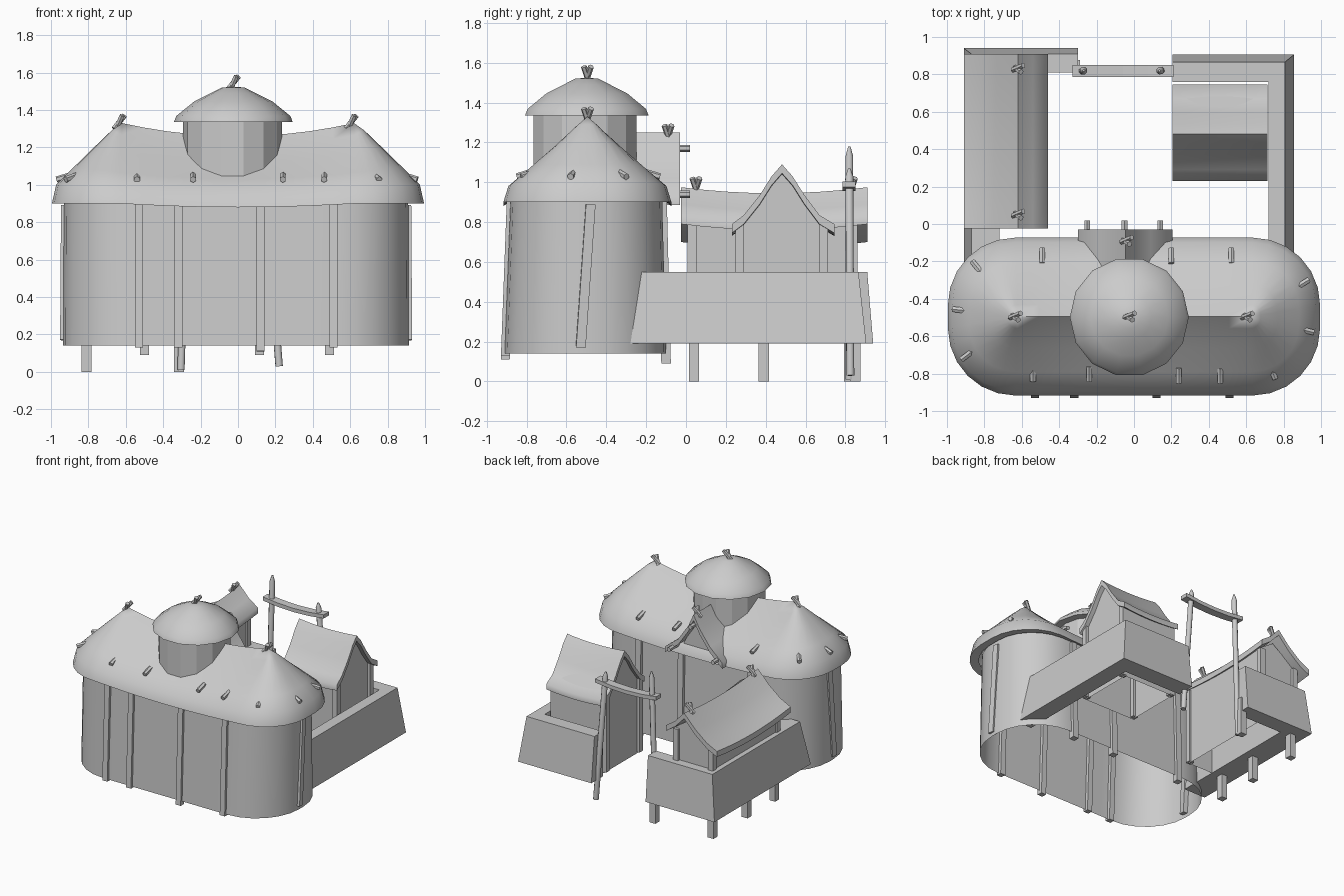
import bpy, bmesh, math
from mathutils import Vector

if "Cube" in bpy.data.objects:
    bpy.data.objects.remove(bpy.data.objects["Cube"])

def loft(name, rings, cap=False, smooth=0, skip_side=None):
    """Skin a list of closed rings; skip_side leaves one strip of faces out."""
    bm = bmesh.new()
    vs = [[bm.verts.new(p) for p in r] for r in rings]
    n = len(rings[0])
    for a, b in zip(vs, vs[1:]):
        for i in range(n):
            if i != skip_side:
                j = (i + 1) % n
                bm.faces.new((a[i], a[j], b[j], b[i]))
    if cap:
        bm.faces.new(vs[0])
        bm.faces.new(vs[-1])
    bmesh.ops.remove_doubles(bm, verts=bm.verts, dist=1e-4)
    bmesh.ops.recalc_face_normals(bm, faces=bm.faces)
    me = bpy.data.meshes.new(name)
    bm.to_mesh(me)
    bm.free()
    ob = bpy.data.objects.new(name, me)
    bpy.context.collection.objects.link(ob)
    if smooth:
        bpy.ops.object.select_all(action='DESELECT')
        ob.select_set(True)
        bpy.context.view_layer.objects.active = ob
        bpy.ops.object.shade_smooth_by_angle(angle=math.radians(smooth))
    return ob

def rod(name, p, q, r, sides=8, tip=0):
    """Stick between two points, four sides make a squared beam."""
    p, q = Vector(p), Vector(q)
    rot = (q - p).to_track_quat('Z', 'Y')
    R = r * (1.414 if sides == 4 else 1)
    st = [(p, R), (q, R)]
    if tip:
        st.append((q + (q - p).normalized() * tip, R * .3))
    rings = [[c + rot @ Vector((s * math.cos(t), s * math.sin(t), 0))
              for t in [math.tau * (i + .5) / sides for i in range(sides)]] for c, s in st]
    return loft(name, rings, True, 50 if sides > 4 else 0)

def lathe(name, x, y, prof, n, smooth=0):
    return loft(name, [[(x + r * math.cos(math.tau * i / n), y + r * math.sin(math.tau * i / n), z)
                        for i in range(n)] for r, z in prof], False, smooth)

def rounded(a, b, r, seg=6, mid=10):
    """Rounded rectangle with extra points on the long sides."""
    pts = []
    for k, (sx, sy) in enumerate([(1, 1), (-1, 1), (-1, -1), (1, -1)]):
        for i in range(seg + 1):
            t = math.pi / 2 * (k + i / seg)
            pts.append((sx * (a - r) + r * math.cos(t), sy * (b - r) + r * math.sin(t)))
        if k % 2 == 0:
            pts += [(sx * (a - r) * (1 - 2 * i / mid), sy * b) for i in range(1, mid)]
    return pts

def place(axis, u, v, z):
    return (v, u, z) if axis == 'x' else (u, v, z)

def gable_roof(name, axis, top, v0, v1, th=.04, sag=.04, n=8):
    """Sagging thatch slab swept along its ridge."""
    prof = top + [(u, z - th) for u, z in reversed(top)]
    return loft(name, [[place(axis, u, v0 + (v1 - v0) * i / n,
                              z - sag * (1 - (2 * i / n - 1) ** 2)) for u, z in prof]
                       for i in range(n + 1)], True, 60)

def gable_walls(name, axis, prof, v0, v1):
    return loft(name, [[place(axis, u, v, z) for u, z in prof] for v in (v0, v1)],
                True, 0, len(prof) - 1)

def crossed_sticks(name, x, y, z, s=1):
    for k in (-1, 1):
        d = Vector((.022 + .006 * k, .012 * k, .036)) * s
        c = Vector((x, y + .006 * k, z))
        rod(name, c - d, c + d, .015 * s, 6)

# Longhouse walls
CY = -.495
loft("longhouse_walls", [
    [(x - .01, y - .505, .14) for x, y in rounded(.925, .405, .38)],
    [(x - .01, y - .5, .93) for x, y in rounded(.92, .38, .36)]], False, 30)

# Longhouse roof: eave outline drawn in to a sagging ridge
F = [0, .06, .3, .6, .85, 1]
SIDE = [.9, .98, 1.065, 1.17, 1.265, 1.33]
END = [.9, 1.0, 1.09, 1.20, 1.29, 1.33]
eave = rounded(.995, .422, .36)
rings = [[(x * .93, y * .9 + CY, .91) for x, y in eave]]
for f, zs, ze in zip(F, SIDE, END):
    ring = []
    for x, y in eave:
        rx = max(-.62, min(.62, x))
        w = min(1, (abs(x) - abs(rx)) / .3)
        z = zs + (ze - zs) * w - (.02 + .05 * f) * (1 - (rx / .62) ** 2)
        ring.append((x + (rx - x) * f, y * (1 - f) + CY, z))
    rings.append(ring)
loft("longhouse_roof", rings, False, 75)

# Planks on the longhouse walls
for x, zb in ((-.53, .13), (-.32, .13), (.12, .11), (.51, .13)):
    rod("front_plank", (x, -.907, zb), (x, -.878, .9), .022, 4)
for x in (-.5, .115, .49):
    rod("back_plank", (x, -.10, .09), (x, -.12, .9), .024, 4)
for s in (-1, 1):
    rod("end_plank", (s * .915 - .01, -.53, .17), (s * .91 - .01, -.48, .89), .024, 4)

# Roof pegs
for x, y in ((-.84, -.23), (-.49, -.17), (-.93, -.46), (-.89, -.70), (-.54, -.80), (-.24, -.80),
             (.24, -.81), (.46, -.81), (.74, -.79), (.92, -.57), (.90, -.32), (.52, -.17), (.20, -.17)):
    c = Vector((x, y, 1.04))
    d = Vector((x - max(-.62, min(.62, x)), y - CY, 0)).normalized() * .04 + Vector((0, 0, -.012))
    rod("roof_peg", c - d, c + d, .017, 6)
for x in (-.635, .605):
    crossed_sticks("ridge_sticks", x, -.495, 1.335)

# Turret
lathe("turret_wall", -.03, -.508, [(.265, 1.0), (.265, 1.36)], 14)
lathe("turret_roof", -.025, -.498, [(0, 1.34), (.318, 1.335), (.305, 1.368), (.21, 1.445),
                                    (.12, 1.49), (.06, 1.52), (0, 1.525)], 14, 40)
crossed_sticks("turret_sticks", -.025, -.495, 1.545)

# Dormer over the rear door
gable_roof("dormer_roof", 'y', [(-.30, .93), (-.19, 1.03), (-.10, 1.15), (-.045, 1.25), (.0, 1.15),
                                (.09, 1.02), (.205, .93)], -.40, -.03, .045, 0, 1)
gable_walls("dormer_gable", 'y', [(-.22, .88), (-.17, 1.0), (-.045, 1.2), (.07, 1.0), (.13, .88)], -.35, -.10)
for x, z in ((-.25, .94), (-.05, 1.17), (.14, .94)):
    rod("dormer_beam", (x, -.3, z), (x, .02, z), .018, 6)
crossed_sticks("dormer_sticks", -.04, -.09, 1.25)

# Right hut, ridge along x
gable_roof("right_hut_roof", 'x', [(.23, .79), (.29, .835), (.37, .935), (.43, 1.03), (.482, 1.09),
                                   (.535, 1.03), (.595, .935), (.67, .835), (.745, .79)], .205, .715, .045, .015)
gable_walls("right_hut_walls", 'x', [(.26, .19), (.26, .78), (.482, 1.05), (.71, .78), (.71, .19)], .23, .68)
for x in (.23, .68):
    for y in (.27, .69):
        rod("right_hut_post", (x, y, .2), (x, y, .79), .022, 4)

# Left hut, ridge along y, with one long slope
gable_roof("left_hut_roof", 'y', [(-.91, .745), (-.82, .79), (-.72, .87), (-.62, .975), (-.54, .89),
                                  (-.46, .835)], -.025, .91, .045, .03)
gable_walls("left_hut_walls", 'y', [(-.83, .19), (-.83, .74), (-.62, .89), (-.5, .81), (-.5, .19)], .03, .84)
for y in (.03, .84):
    for x, z in ((-.82, .74), (-.51, .80)):
        rod("left_hut_post", (x, y, .2), (x, y, z), .022, 4)
for y in (.05, .83):
    crossed_sticks("left_hut_sticks", -.62, y, .985)

# L-shaped parapets, flaring out at the foot
def parapet(name, xe, xi, xt, xb, yi, yt, yb, ye):
    z0, z1 = .19, .55
    loft(name, [
        [(xe, yi, z0), (xe, yb, z0), (xe, yt, z1), (xe, yi, z1)],
        [(xi, yi, z0), (xb, yb, z0), (xt, yt, z1), (xi, yi, z1)],
        [(xi, ye - .08, z0), (xb, ye - .08, z0), (xt, ye, z1), (xi, ye, z1)]], True)
parapet("right_parapet", .205, .72, .807, .855, .76, .866, .905, -.235)
parapet("left_parapet", -.30, -.72, -.87, -.91, .81, .91, .94, -.2)

# Stilts
for x, y in ((-.81, .04), (-.81, .39), (-.81, .82), (-.315, .85)):
    rod("stilt", (x, y, 0), (x, y, .3), .026, 4)

# Gate
rod("gate_post_left", (-.305, .82, .01), (-.27, .82, 1.13), .021, 8, .05)
rod("gate_post_right", (.22, .825, .03), (.14, .82, 1.03), .021, 8, .04)
loft("gate_crossbar", [[(x, y, z - .02 * (1 - ((x + .06) / .27) ** 2))
                        for y, z in ((.785, .975), (.85, .975), (.85, 1.005), (.785, 1.005))]
                       for x in (-.33, -.195, -.06, .075, .21)], True)
